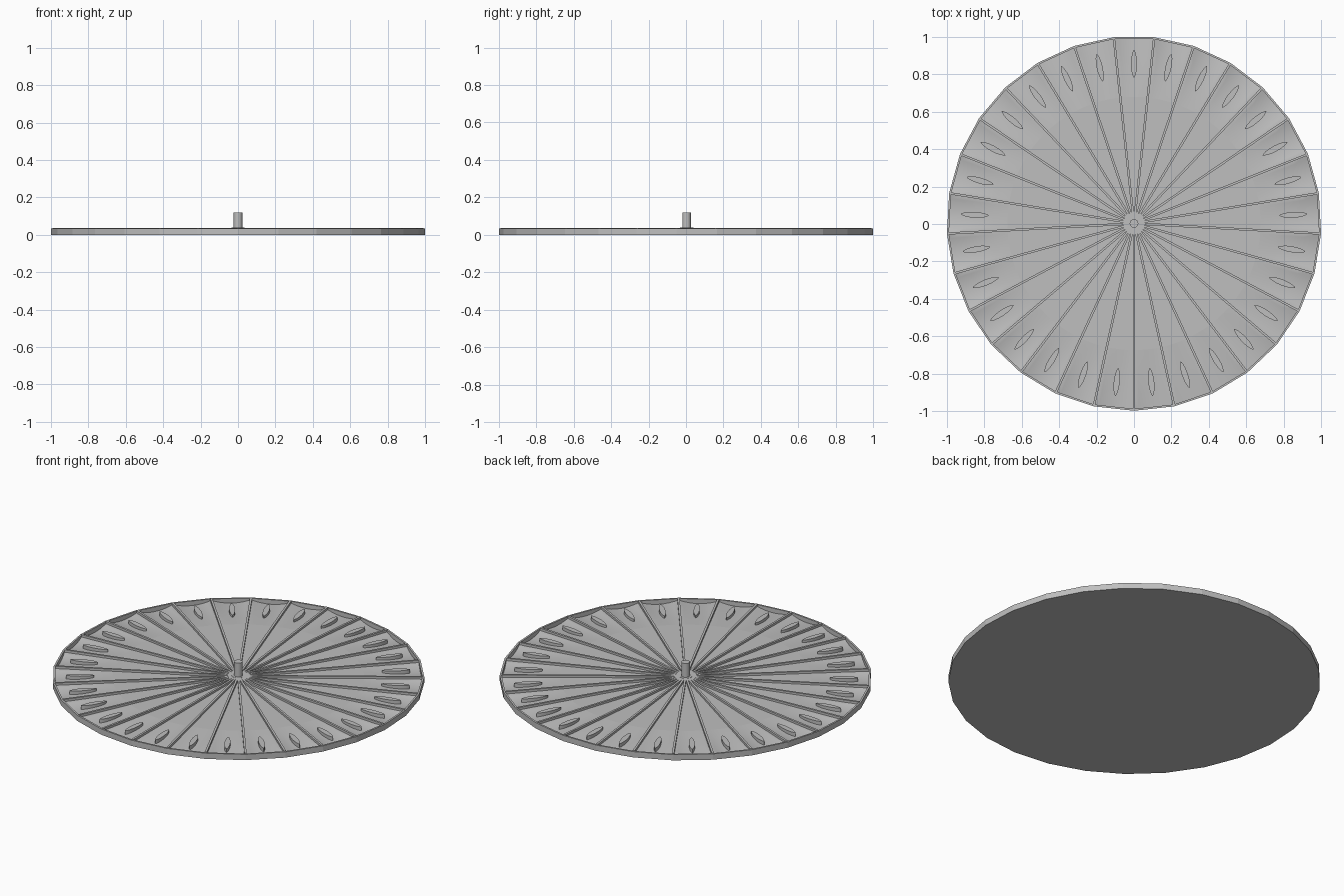
import bpy, bmesh, math
from mathutils import Matrix, Vector

if "Cube" in bpy.data.objects:
    bpy.data.objects.remove(bpy.data.objects["Cube"])

N = 29                      # sectors
STEP = 2 * math.pi / N
R_OUT, R_IN, R_FLOOR = 1.0015, 0.991, 0.677
Z_FLOOR, Z_RIM, Z_RIB = 0.025, 0.034, 0.037
SCOOP = 0.018               # depth of each pocket at the rim
OFFSET = Vector((0, 0.003, 0))

grey = bpy.data.materials.new("light_grey")
grey.diffuse_color = (0.52, 0.52, 0.52, 1)
grey.use_nodes = True
grey.node_tree.nodes["Principled BSDF"].inputs["Base Color"].default_value = grey.diffuse_color


def finish(name, bm, smooth=True):
    bmesh.ops.remove_doubles(bm, verts=bm.verts, dist=1e-5)
    bmesh.ops.recalc_face_normals(bm, faces=bm.faces)
    bmesh.ops.translate(bm, verts=bm.verts, vec=OFFSET)
    mesh = bpy.data.meshes.new(name)
    bm.to_mesh(mesh)
    bm.free()
    mesh.materials.append(grey)
    obj = bpy.data.objects.new(name, mesh)
    bpy.context.collection.objects.link(obj)
    if smooth:
        bpy.ops.object.select_all(action='DESELECT')
        obj.select_set(True)
        bpy.context.view_layer.objects.active = obj
        bpy.ops.object.shade_smooth_by_angle(angle=math.radians(30))
    return obj


def polar(r, a, z):
    return Vector((r * math.cos(a), r * math.sin(a), z))


def prism(bm, outline, z0, z1, angle):
    """Upright prism from a 2D outline, turned about the hub."""
    rot = Matrix.Rotation(angle, 3, 'Z')
    low = [bm.verts.new(rot @ Vector((x, y, z0))) for x, y in outline]
    high = [bm.verts.new(rot @ Vector((x, y, z1))) for x, y in outline]
    bm.faces.new(low[::-1])
    bm.faces.new(high)
    n = len(outline)
    for i in range(n):
        j = (i + 1) % n
        bm.faces.new((low[i], low[j], high[j], high[i]))


# Dish: flat floor, scooped pockets, thin rim, outer wall and underside
bm = bmesh.new()
DIV = 8
for s in range(N):
    a0 = -math.pi / 2 + s * STEP
    p0, p1 = polar(1, a0, 0), polar(1, a0 + STEP, 0)
    columns = []
    for i in range(DIV + 1):
        t = i / DIV
        chord = p0.lerp(p1, t)
        dip = SCOOP * (1 - (2 * t - 1) ** 2)
        inner = polar(R_FLOOR, a0 + t * STEP, Z_FLOOR)
        outer = chord * R_IN + Vector((0, 0, Z_FLOOR - dip))
        points = [Vector((0, 0, Z_FLOOR)), inner]
        points += [inner.lerp(outer, k / 4) for k in range(1, 5)]
        points += [chord * R_IN + Vector((0, 0, Z_RIM)),
                   chord * R_OUT + Vector((0, 0, Z_RIM)),
                   chord * R_OUT, Vector((0, 0, 0))]
        columns.append(points)
    for a, b in zip(columns, columns[1:]):
        for k in range(len(a) - 1):
            quad = [a[k], a[k + 1], b[k + 1], b[k]]
            if k == 0:
                quad = quad[:3]
            elif k == len(a) - 2:
                quad = [a[k], a[k + 1], b[k]]
            bm.faces.new([bm.verts.new(p) for p in quad])
bmesh.ops.remove_doubles(bm, verts=bm.verts, dist=1e-5)
for e in bm.edges:          # crisp edge between floor and pockets
    if all(abs(v.co.xy.length - R_FLOOR) < 1e-4 and v.co.z > 0.01 for v in e.verts):
        e.smooth = False
for e in bm.edges:          # crisp corners on the outer wall
    u, v = e.verts
    if (u.co - v.co).xy.length < 1e-4 and min(u.co.xy.length, v.co.xy.length) > 0.98:
        e.smooth = False
finish("dish", bm)

# Radial ribs between the pockets
bm = bmesh.new()
w = 0.006
for s in range(N):
    prism(bm, [(0.02, -w), (0.993, -w), (0.993, w), (0.02, w)],
          0.005, Z_RIB, -math.pi / 2 + s * STEP)
finish("ribs", bm, smooth=False)

# Lens-shaped studs, one in the middle of each pocket
bm = bmesh.new()
half = [(0.853 - 0.075 * math.cos(math.pi * i / 8), 0.016 * math.sin(math.pi * i / 8) ** 1.3)
        for i in range(9)]
half[0], half[-1] = (0.778, 0.0), (0.928, 0.0)
lens = [(x, -y) for x, y in half] + half[-2:0:-1]
for s in range(N):
    prism(bm, lens, 0.005, 0.033, -math.pi / 2 + (s + 0.5) * STEP)
finish("studs", bm)


# Hub collar and centre pin
def round_part(name, radius, z0, z1):
    bm = bmesh.new()
    prism(bm, [(radius * math.cos(i * math.pi / 16), radius * math.sin(i * math.pi / 16))
               for i in range(32)], z0, z1, 0)
    finish(name, bm)


round_part("hub_collar", 0.036, 0.01, 0.038)
round_part("centre_pin", 0.023, 0.01, 0.12)
